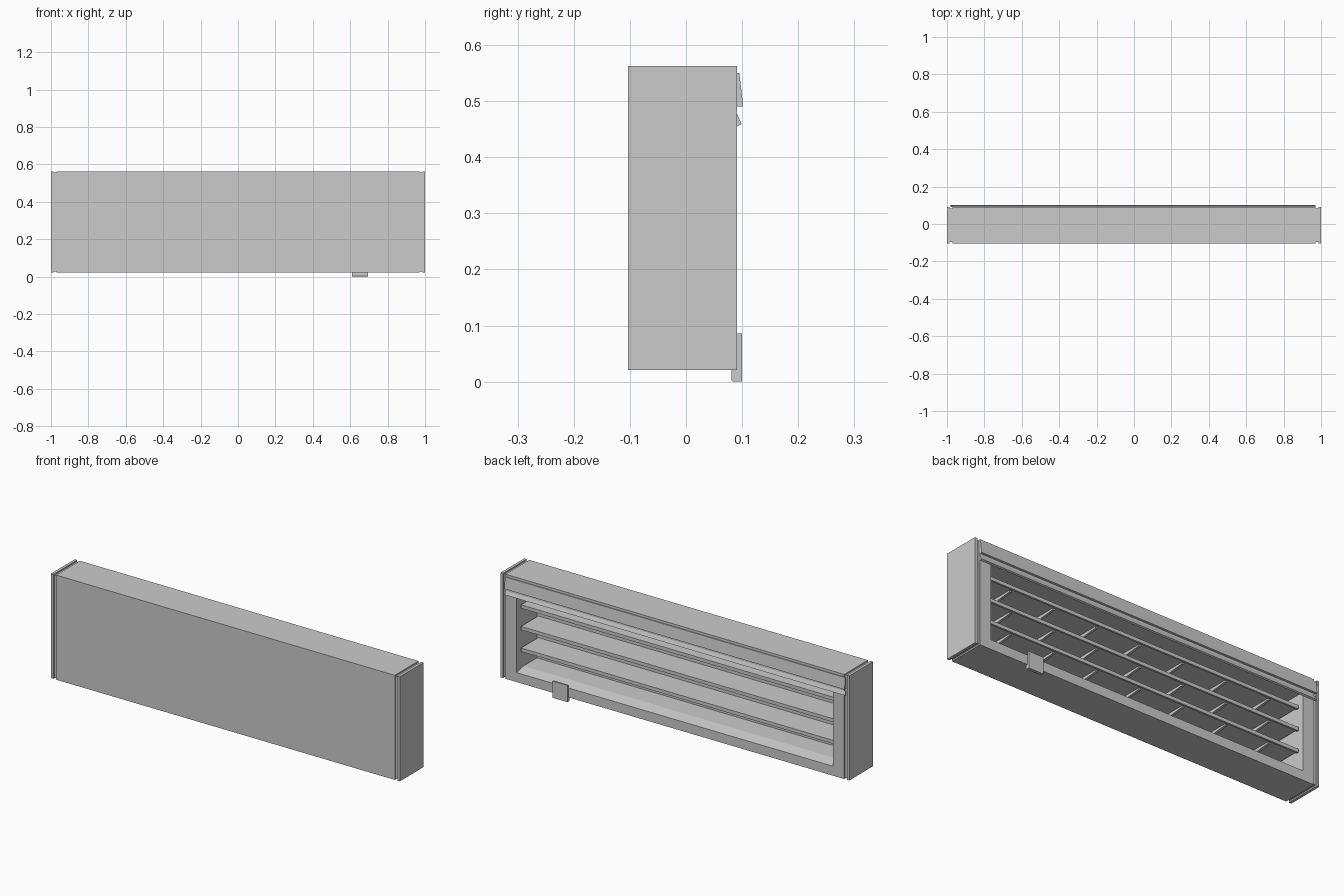
import bpy, bmesh

if "Cube" in bpy.data.objects:
    bpy.data.objects.remove(bpy.data.objects["Cube"])


def extrude_profile(name, pts, x0, x1):
    """Extrude a (y, z) outline along x from x0 to x1."""
    bm = bmesh.new()
    face = bm.faces.new([bm.verts.new((x0, y, z)) for y, z in pts])
    res = bmesh.ops.extrude_face_region(bm, geom=[face])
    moved = [v for v in res["geom"] if isinstance(v, bmesh.types.BMVert)]
    bmesh.ops.translate(bm, verts=moved, vec=(x1 - x0, 0, 0))
    bmesh.ops.recalc_face_normals(bm, faces=bm.faces)
    me = bpy.data.meshes.new(name)
    bm.to_mesh(me)
    bm.free()
    ob = bpy.data.objects.new(name, me)
    bpy.context.collection.objects.link(ob)
    return ob


def box(name, x0, x1, y0, y1, z0, z1):
    return extrude_profile(name, [(y0, z0), (y1, z0), (y1, z1), (y0, z1)], x0, x1)


Y0, Y1, Z0, Z1 = -0.103, 0.091, 0.021, 0.563
WALL_Y = -0.075   # inner rear wall
OPEN_X = 0.907    # half width of the opening
BODY_X = 0.971

# Main C-shaped cabinet shell with sloped sill and hollow interior
extrude_profile("cabinet_shell", [
    (Y0, Z0), (Y1, Z0), (Y1, 0.07), (0.035, 0.083), (WALL_Y, 0.083),
    (WALL_Y, 0.475), (0.07, 0.475), (Y1, 0.46), (Y1, Z1), (Y0, Z1)], -OPEN_X, OPEN_X)

# Side walls, recessed joint plates and end caps
for side, s in (("left", -1), ("right", 1)):
    box(side + "_wall", s * OPEN_X, s * BODY_X, Y0, Y1, Z0, Z1)
    box(side + "_joint_plate", s * BODY_X, s * 0.986, Y0 + 0.007, Y1 - 0.007, Z0 + 0.007, Z1 - 0.007)
    box(side + "_end_cap", s * 0.986, s, Y0, Y1, Z0, Z1)

# Shelves with a front rail and support brackets underneath
for i in range(3):
    z = 0.19 + 0.112 * i
    n = i + 1
    extrude_profile(f"shelf_{n}", [
        (WALL_Y, z - 0.01), (0.056, z - 0.01), (0.056, z - 0.018),
        (0.066, z - 0.018), (0.066, z), (WALL_Y, z)], -0.9, 0.9)
    for k in range(7):
        x = -0.75 + 0.25 * k
        extrude_profile(f"shelf_{n}_bracket_{k + 1}", [
            (WALL_Y, z - 0.01), (WALL_Y, z - 0.03), (0.04, z - 0.018), (0.04, z - 0.01)],
            x - 0.006, x + 0.006)

# Sloped canopy strips above the opening
extrude_profile("canopy_panel", [(Y1, 0.55), (0.095, 0.55), (0.102, 0.491), (Y1, 0.49)], -0.98, 0.971)
extrude_profile("canopy_lower_strip", [(Y1, 0.478), (0.099, 0.459), (Y1, 0.455)], -0.98, 0.971)

# Small hanging box on the lower edge
extrude_profile("lower_edge_box", [
    (0.081, 0.003), (0.084, 0.0), (0.1, 0.0), (0.1, 0.086), (Y1, 0.086),
    (Y1, Z0), (0.081, Z0)], 0.61, 0.695)
